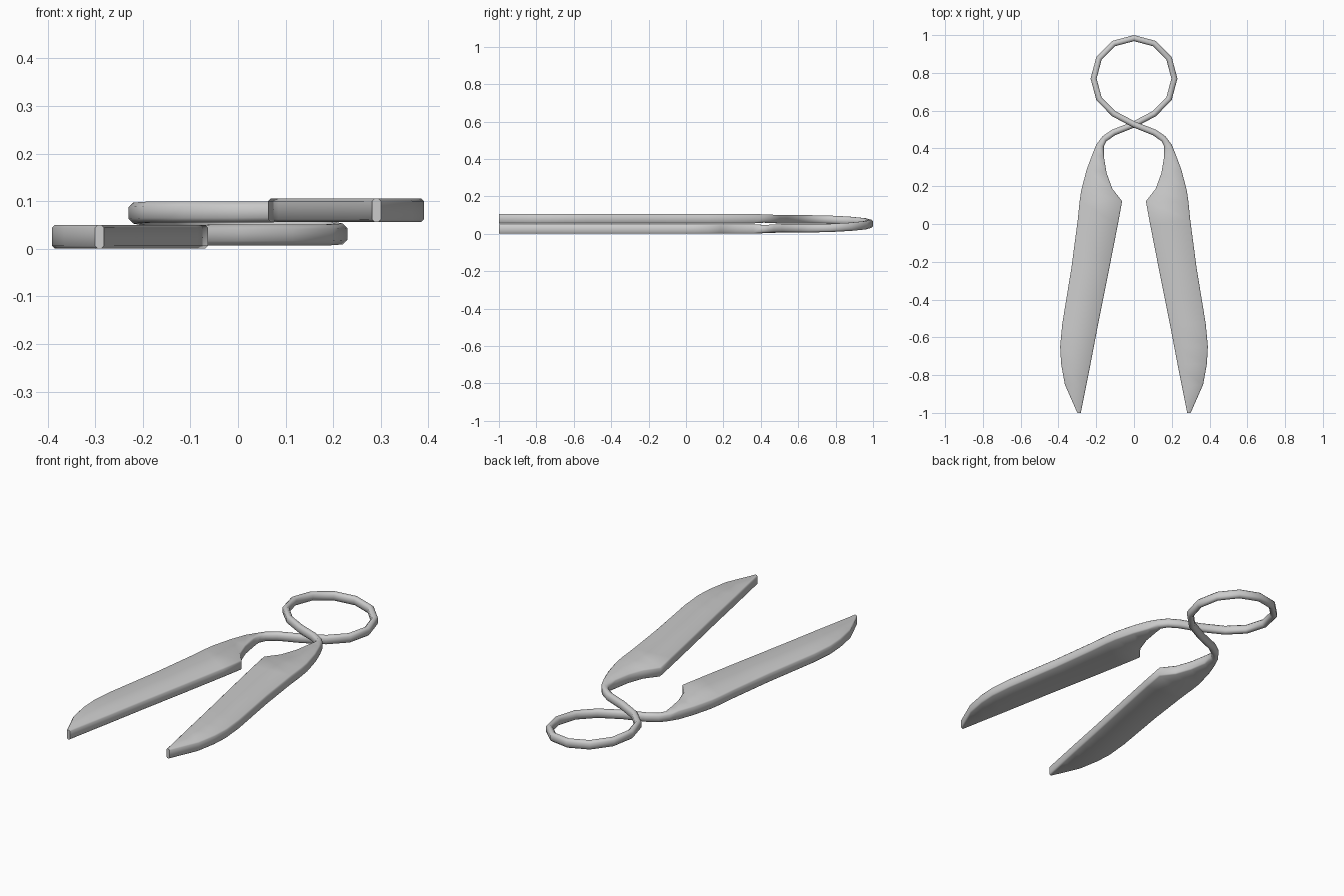
import bpy, bmesh, math
from mathutils import Vector

if "Cube" in bpy.data.objects:
    bpy.data.objects.remove(bpy.data.objects["Cube"])

H = 0.106  # total height; the two halves are related by a half turn about mid height

# right half outline: left edge x, y, right edge x, y, centre z, half height, corner bevel
BZ = 0.081
half = [(*p, BZ, 0.025, 0.006) for p in [
    (.282, -1, .300, -1), (.254, -.86, .366, -.85), (.232, -.75, .386, -.74),
    (.213, -.65, .391, -.65), (.190, -.53, .380, -.53), (.130, -.23, .331, -.23),
    (.085, 0, .298, .02), (.063, .12, .288, .12), (.115, .187, .279, .18),
    (.145, .27, .250, .29), (.160, .36, .220, .37)]]

# wire neck, crossing over to the other side of the ring
half += [(*p, z, 0.022, 0.010) for *p, z in [
    (.160, .41, .200, .42, .081), (.147, .437, .166, .465, .080),
    (.100, .470, .114, .500, .078), (-.008, .513, .008, .541, .077),
    (-.115, .570, -.100, .598, .077)]]

# spring ring, descending to mid height at the back
for deg, z in [(210, .077), (180, .075), (150, .069), (120, .061), (90, H / 2)]:
    c, s = math.cos(math.radians(deg)), math.sin(math.radians(deg))
    half.append((.23 * c, .77 + .23 * s, .198 * c, .77 + .198 * s, z, 0.022, 0.010))

other = [(-a, b, -c, d, H - z, h, r) for a, b, c, d, z, h, r in reversed(half[:-1])]


def section(bm, a, b, c, d, z, h, r):
    """Bevelled rectangle spanning from the left edge to the right edge."""
    left, right = Vector((a, b, z)), Vector((c, d, z))
    w = (right - left).length
    u = (right - left) / w
    r = min(r, w * 0.3)
    pts = [(0, -h + r), (r, -h), (w - r, -h), (w, -h + r),
           (w, h - r), (w - r, h), (r, h), (0, h - r)]
    return [bm.verts.new(left + u * t + Vector((0, 0, k))) for t, k in pts]


# loft one continuous strip: blade, ring, blade
bm = bmesh.new()
rings = [section(bm, *s) for s in half + other]
for p, q in zip(rings, rings[1:]):
    for i in range(8):
        j = (i + 1) % 8
        bm.faces.new((p[i], p[j], q[j], q[i]))
bm.faces.new(rings[0])
bm.faces.new(rings[-1])
bmesh.ops.recalc_face_normals(bm, faces=bm.faces)
mesh = bpy.data.meshes.new("spring_shears")
bm.to_mesh(mesh)
bm.free()
shears = bpy.data.objects.new("spring_shears", mesh)
bpy.context.collection.objects.link(shears)
bpy.context.view_layer.objects.active = shears
shears.select_set(True)
bpy.ops.object.shade_smooth_by_angle(angle=math.radians(50))
